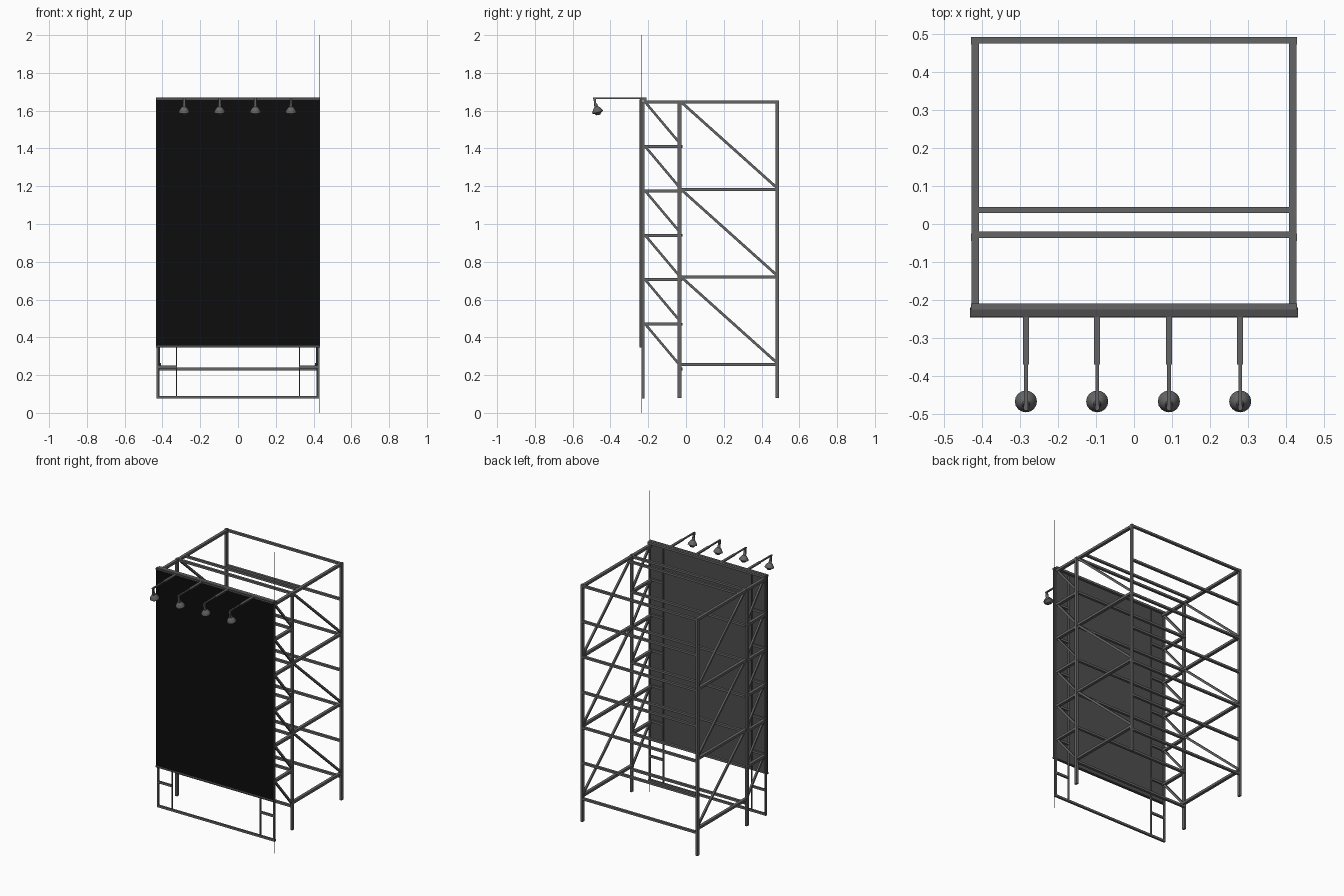
import bpy
import bmesh
from math import radians
from mathutils import Vector, Matrix

cube = bpy.data.objects.get("Cube")
if cube:
    bpy.data.objects.remove(cube, do_unlink=True)


def material(name, value):
    mat = bpy.data.materials.new(name)
    mat.use_nodes = True
    colour = (value, value, value, 1)
    mat.diffuse_color = colour
    mat.node_tree.nodes["Principled BSDF"].inputs["Base Color"].default_value = colour
    return mat


steel = material("steel grey", 0.13)
backing = material("dark grey backing", 0.075)
black = material("black face", 0.004)


def finish(name, bm, mat):
    mesh = bpy.data.meshes.new(name)
    bm.to_mesh(mesh)
    bm.free()
    mesh.materials.append(mat)
    obj = bpy.data.objects.new(name, mesh)
    bpy.context.collection.objects.link(obj)
    return obj


def add_beam(bm, a, b, width, depth):
    """Box beam from a to b; width is across x (or y for beams along x)."""
    a, b = Vector(a), Vector(b)
    along = (b - a).normalized()
    side = Vector((0, 1, 0)) if abs(along.x) > 0.9 else Vector((1, 0, 0))
    up = along.cross(side)
    rot = Matrix((side, up, along)).transposed().to_4x4()
    if rot.determinant() < 0:
        rot = Matrix((side, -up, along)).transposed().to_4x4()
    size = Matrix.Diagonal((width, depth, (b - a).length, 1))
    bmesh.ops.create_cube(bm, size=1, matrix=Matrix.Translation((a + b) / 2) @ rot @ size)


def beams(name, segments, width, depth, mat=steel):
    bm = bmesh.new()
    for a, b in segments:
        add_beam(bm, a, b, width, depth)
    return finish(name, bm, mat)


FRONT, MID, BACK = -0.226, -0.035, 0.483
BASE, TOP = 0.08, 1.645
STEP = 0.235
levels = [TOP - STEP * i for i in range(6)]
big_levels = [TOP - 0.463 * i for i in range(4)]

# Side frames, one on each side
for side, s in (("left", 1), ("right", -1)):
    x = 0.418 * s
    for label, y in (("middle", MID), ("back", BACK)):
        beams(f"{side}_{label}_post", [((0.423 * s, y, BASE), (0.423 * s, y, TOP + 0.01))], 0.014, 0.02)
    beams(f"{side}_front_rails", [((x, FRONT, z), (x, MID, z)) for z in levels], 0.02, 0.016)
    beams(f"{side}_front_braces",
          [((x, FRONT + 0.01, z), (x, MID, z - 0.215)) for z in levels], 0.012, 0.013)
    beams(f"{side}_back_rails", [((x, MID, z), (x, BACK, z)) for z in big_levels], 0.02, 0.016)
    beams(f"{side}_back_braces",
          [((x, MID + 0.01, z), (x, BACK, z - 0.455)) for z in big_levels[:3]], 0.012, 0.014)

    # Ladder behind the panel
    beams(f"{side}_ladder_outer_post", [((0.426 * s, FRONT, BASE), (0.426 * s, FRONT, TOP))], 0.01, 0.012)
    beams(f"{side}_ladder_inner_post", [((0.325 * s, FRONT, BASE), (0.325 * s, FRONT, TOP))], 0.006, 0.012)
    beams(f"{side}_ladder_rungs",
          [((0.325 * s, FRONT, z), (0.426 * s, FRONT, z))
           for z in [0.243 + STEP * i for i in range(6)]], 0.012, 0.014)

# Cross rails joining the sides
cross_levels = levels + [0.232]
for label, y in (("middle", -0.028), ("back", 0.485)):
    beams(f"{label}_cross_rails", [((-0.42, y, z), (0.42, y, z)) for z in cross_levels], 0.017, 0.014)
beams("upper_cross_rail", [((-0.42, 0.037, TOP), (0.42, 0.037, TOP))], 0.015, 0.014)
beams("front_bottom_rail", [((-0.432, FRONT, 0.083), (0.432, FRONT, 0.083))], 0.013, 0.014)
beams("front_top_rail", [((-0.43, -0.218, 1.662), (0.43, -0.218, 1.662))], 0.016, 0.014)

# Display panel with dark front face and top edge strip
beams("panel", [((0, -0.237, 0.35), (0, -0.237, 1.66))], 0.866, 0.012, backing)
beams("panel_face", [((0, -0.244, 0.352), (0, -0.244, 1.657))], 0.862, 0.003, black)
beams("panel_top_strip", [((-0.433, -0.235, 1.664), (0.433, -0.235, 1.664))], 0.02, 0.012, backing)
beams("panel_bottom_lip", [((-0.433, -0.24, 0.352), (0.433, -0.24, 0.352))], 0.012, 0.012, backing)

# Thin vertical wire at one corner
beams("corner_wire", [((0.431, -0.235, 0), (0.431, -0.235, 2))], 0.002, 0.002)

# Lamps on arms
shade_profile = [(0, 0.036), (0.008, 0.036), (0.01, 0.02), (0.018, 0.012),
                 (0.029, -0.006), (0.029, -0.011), (0.018, -0.016), (0.012, -0.024), (0, -0.027)]
for i, x in enumerate((-0.285, -0.097, 0.092, 0.28), 1):
    beams(f"lamp_arm_{i}", [((x, -0.21, 1.665), (x, -0.37, 1.665))], 0.016, 0.009)
    beams(f"lamp_arm_tip_{i}", [((x, -0.37, 1.665), (x, -0.492, 1.665))], 0.01, 0.007)
    beams(f"lamp_stem_{i}", [((x, -0.484, 1.665), (x, -0.479, 1.62))], 0.012, 0.012)
    bm = bmesh.new()
    verts = [bm.verts.new((r, 0, z)) for r, z in shade_profile]
    edges = [bm.edges.new(pair) for pair in zip(verts, verts[1:])]
    bmesh.ops.spin(bm, geom=verts + edges, axis=(0, 0, 1), cent=(0, 0, 0),
                   angle=radians(360), steps=16)
    bmesh.ops.remove_doubles(bm, verts=bm.verts, dist=0.0002)
    bmesh.ops.recalc_face_normals(bm, faces=bm.faces)
    lamp = finish(f"lamp_shade_{i}", bm, steel)
    lamp.location = (x, -0.47, 1.602)
    lamp.rotation_euler = (radians(15), 0, 0)
    for face in lamp.data.polygons:
        face.use_smooth = True
    lamp.data.set_sharp_from_angle(angle=radians(35))
